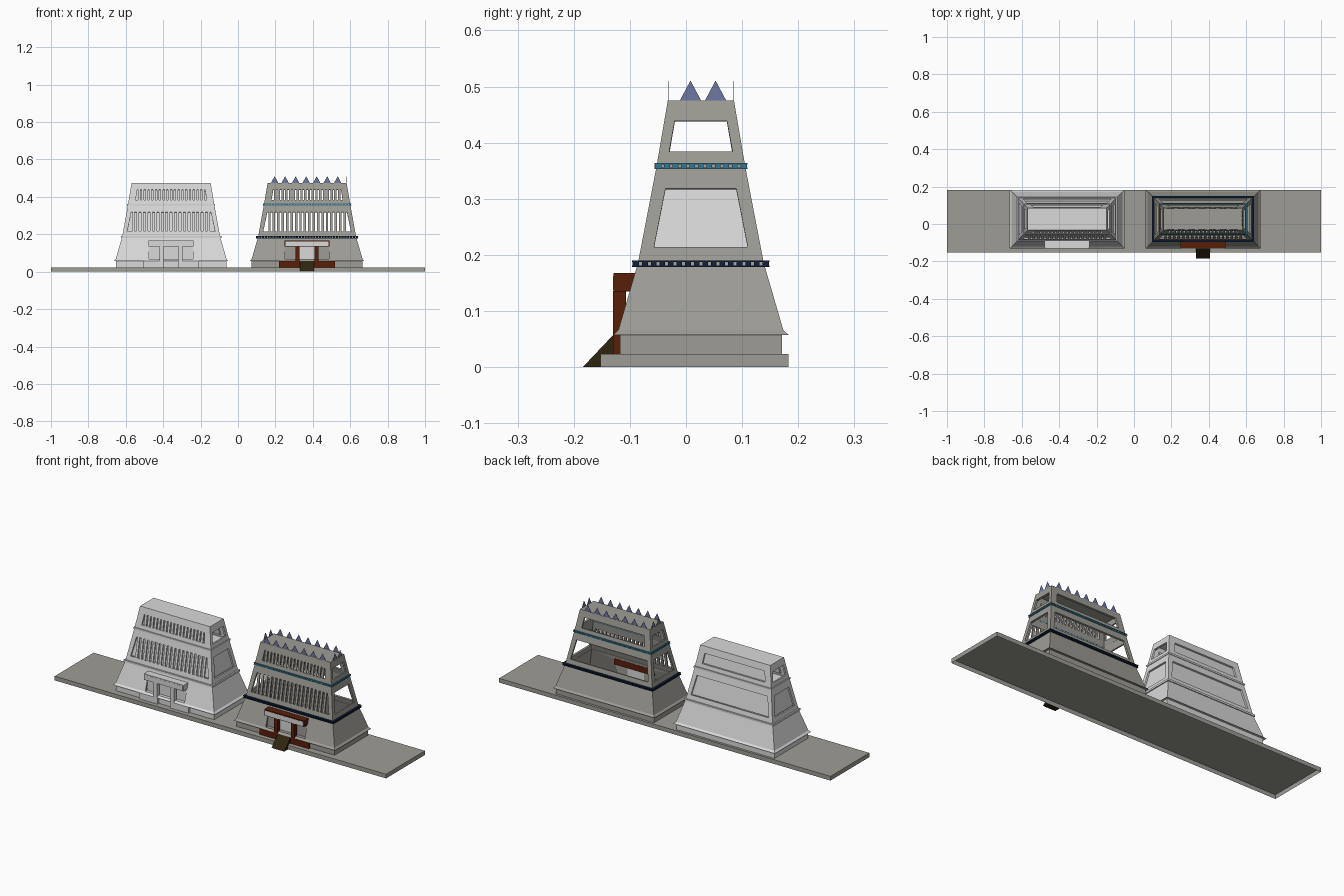
import bpy, bmesh
from mathutils import Vector

cube = bpy.data.objects.get("Cube")
if cube:
    bpy.data.objects.remove(cube, do_unlink=True)


def material(name, r, g, b):
    m = bpy.data.materials.new(name)
    m.use_nodes = True
    m.diffuse_color = (r, g, b, 1)
    bsdf = next(n for n in m.node_tree.nodes if n.type == 'BSDF_PRINCIPLED')
    bsdf.inputs["Base Color"].default_value = (r, g, b, 1)
    bsdf.inputs["Roughness"].default_value = 0.8
    return m


STONE = material("warm grey stone", 0.345, 0.335, 0.302)
PALE = material("pale grey plaster", 0.70, 0.70, 0.70)
RED = material("dark red wood", 0.100, 0.013, 0.003)
BROWN = material("dark brown ramp", 0.028, 0.018, 0.005)
NAVY = material("navy trim", 0.005, 0.014, 0.042)
TEAL = material("teal trim", 0.035, 0.18, 0.28)
SPIKE = material("slate blue", 0.155, 0.185, 0.37)

CY = 0.0265     # shared depth centre of both buildings
BASE = 0.0235   # where the buildings sit on the slab


def finish(name, bm, mat, thickness=0):
    mesh = bpy.data.meshes.new(name)
    bm.to_mesh(mesh)
    bm.free()
    mesh.materials.append(mat)
    obj = bpy.data.objects.new(name, mesh)
    bpy.context.collection.objects.link(obj)
    if thickness:
        mod = obj.modifiers.new("thickness", 'SOLIDIFY')
        mod.thickness = thickness
        mod.offset = -1
    return obj


def frustum(bm, z0, c0, h0, z1, c1, h1, bottom=True):
    """Block between two rectangles given by centre and half size."""
    signs = ((-1, -1), (1, -1), (1, 1), (-1, 1))
    lo = [bm.verts.new((c0[0] + sx * h0[0], c0[1] + sy * h0[1], z0)) for sx, sy in signs]
    hi = [bm.verts.new((c1[0] + sx * h1[0], c1[1] + sy * h1[1], z1)) for sx, sy in signs]
    if bottom:
        bm.faces.new(lo[::-1])
    bm.faces.new(hi)
    for i in range(4):
        j = (i + 1) % 4
        bm.faces.new((lo[i], lo[j], hi[j], hi[i]))


def box(bm, x0, x1, y0, y1, z0, z1, bottom=True):
    c, h = ((x0 + x1) / 2, (y0 + y1) / 2), ((x1 - x0) / 2, (y1 - y0) / 2)
    frustum(bm, z0, c, h, z1, c, h, bottom)


def ring(bm, cx, hx, hy, w, z0, z1):
    for s in (-1, 1):
        y, x = CY + s * (hy - w / 2), cx + s * (hx - w / 2)
        box(bm, cx - hx, cx + hx, y - w / 2, y + w / 2, z0, z1)
        box(bm, x - w / 2, x + w / 2, CY - hy + w, CY + hy - w, z0, z1)


def tier(name, cx, mat, z0, h0, z1, h1, win, open_sides, panel_sides=()):
    """Sloping walls; win = (z low, half low, z high, half high). Sides: 0 front, 1 left, 2 back, 3 right."""
    bm = bmesh.new()

    def point(side, u, z, inset=0.0):
        t = (z - z0) / (z1 - z0)
        half = [a + (b - a) * t for a, b in zip(h0, h1)]
        d = half[1 - side % 2] - inset
        x, y = ((u, -d), (d, u), (-u, d), (-d, -u))[side]
        return Vector((cx + x, CY + y, z))

    def quad(pts):
        bm.faces.new([bm.verts.new(p) for p in pts])

    for side in range(4):
        a = side % 2
        outer = [point(side, -h0[a], z0), point(side, h0[a], z0),
                 point(side, h1[a], z1), point(side, -h1[a], z1)]
        if side not in open_sides and side not in panel_sides:
            quad(outer)
            continue
        zl, wl, zh, wh = win
        corners = ((-wl[a], zl), (wl[a], zl), (wh[a], zh), (-wh[a], zh))
        inner = [point(side, u, z) for u, z in corners]
        for i in range(4):
            j = (i + 1) % 4
            quad((outer[i], outer[j], inner[j], inner[i]))
        if side in panel_sides:
            quad([point(side, u, z, 0.009) for u, z in corners])
    bmesh.ops.remove_doubles(bm, verts=bm.verts, dist=1e-5)
    finish(name, bm, mat, 0.01)


def bars(name, cx, mat, count, half, zl, yl, zh, yh):
    """Row of upright bars that lean back with the wall."""
    bm = bmesh.new()
    for i in range(count):
        x = cx + half * (-1 + 2 * (i + 0.5) / count)
        frustum(bm, zl, (x, CY - yl), (0.0065, 0.004),
                zh, (x, CY - yh), (0.0065, 0.004))
    finish(name, bm, mat)


def studded_band(name, cx, mat, hx, hy, z0, z1):
    """Two thin rails with spaced blocks between them."""
    bm = bmesh.new()
    for za, zb in ((z0, z0 + 0.003), (z1 - 0.003, z1)):
        ring(bm, cx, hx, hy, 0.011, za, zb)
    for s in (-1, 1):
        for half, along_x in ((hx, True), (hy, False)):
            n = round(2 * half / 0.015)
            for i in range(n):
                u = -half + 2 * half * (i + 0.5) / n
                x, y = (cx + u, CY + s * (hy - 0.006)) if along_x else (cx + s * (hx - 0.006), CY + u)
                box(bm, x - 0.005, x + 0.005, y - 0.005, y + 0.005, z0 + 0.003, z1 - 0.003)
    finish(name, bm, mat)


def building(tag, cx, mat, trim, closed):
    # Plinth and flared skirt
    bm = bmesh.new()
    c = (cx, CY)
    frustum(bm, BASE, c, (0.296, 0.1445), 0.057, c, (0.296, 0.1445))
    frustum(bm, 0.057, c, (0.307, 0.1565), 0.066, c, (0.297, 0.147))
    finish(tag + "_plinth", bm, mat)

    # Three sloping storeys
    tier(tag + "_lower_walls", cx, mat, 0.066, (0.297, 0.147), 0.186, (0.262, 0.112),
         (0.067, (0.118, 0.1), 0.165, (0.118, 0.1)), (0,))
    tier(tag + "_middle_walls", cx, mat, 0.186, (0.262, 0.112), 0.358, (0.231, 0.079),
         (0.214, (0.235, 0.0835), 0.318, (0.213, 0.063)),
         () if closed else (0, 1, 2, 3), (0, 1, 2, 3) if closed else ())
    tier(tag + "_upper_walls", cx, mat, 0.358, (0.231, 0.079), 0.475, (0.211, 0.059),
         (0.384, (0.190, 0.0565), 0.439, (0.181, 0.0465)),
         (1, 3) if closed else (0, 1, 2, 3), (0, 2) if closed else ())
    bars(tag + "_middle_bars", cx, mat, 18, 0.213, 0.212, 0.102, 0.320, 0.082)
    bars(tag + "_upper_bars", cx, mat, 18, 0.181, 0.382, 0.070, 0.441, 0.060)

    # Roof slab, plus an inner deck in the closed building
    bm = bmesh.new()
    frustum(bm, 0.465, c, (0.2105, 0.0585), 0.475, c, (0.2105, 0.0585))
    if closed:
        frustum(bm, 0.358, c, (0.224, 0.072), 0.364, c, (0.224, 0.072))
    finish(tag + "_roof", bm, mat)

    # Portal: steps, posts and lintel
    bm = bmesh.new()
    for s in (-1, 1):
        for a, b, y1, z1 in ((0.037, 0.149, -0.114, 0.057), (0.040, 0.062, -0.107, 0.136)):
            xs = sorted((cx + s * a, cx + s * b))
            box(bm, xs[0], xs[1], -0.130, y1, BASE, z1)
    box(bm, cx - 0.12, cx + 0.12, -0.1295, -0.080, 0.135, 0.168)
    finish(tag + "_portal_frame", bm, trim)

    # Pale lintel plate and door, with wall-coloured panels beside the door
    bm = bmesh.new()
    box(bm, cx - 0.115, cx + 0.115, -0.1302, -0.129, 0.137, 0.162)
    box(bm, cx - 0.05, cx + 0.05, -0.100, -0.094, 0.057, 0.136)
    finish(tag + "_door", bm, PALE)
    bm = bmesh.new()
    for s in (-1, 1):
        x = cx + s * 0.085
        box(bm, x - 0.035, x + 0.035, -0.100, -0.094, 0.057, 0.136)
    finish(tag + "_door_side_panels", bm, mat)


# Ground slab: a shallow tray, open underneath
bm = bmesh.new()
box(bm, -1, 1, -0.152, 0.183, 0, 0.023, bottom=False)
finish("ground_slab", bm, STONE)

RX, LX = 0.3695, -0.3575
building("stone_building", RX, STONE, RED, False)
building("pale_building", LX, PALE, PALE, True)

# Trim between storeys
studded_band("lower_navy_band", RX, NAVY, 0.273, 0.1225, 0.178, 0.190)
studded_band("upper_teal_band", RX, TEAL, 0.236, 0.083, 0.353, 0.364)
bm = bmesh.new()
ring(bm, LX, 0.269, 0.1185, 0.011, 0.180, 0.190)
ring(bm, LX, 0.235, 0.0825, 0.011, 0.354, 0.363)
finish("pale_ledges", bm, PALE)

# Entrance ramp: wedge extruded across x
bm = bmesh.new()
profile = ((-0.184, 0.0), (-0.1525, 0.0), (-0.1525, 0.0235), (-0.118, 0.0235), (-0.118, 0.057), (-0.130, 0.057))
ends = [[bm.verts.new((x, y, z)) for y, z in profile] for x in (RX - 0.038, RX + 0.038)]
bm.faces.new(ends[0][::-1])
bm.faces.new(ends[1])
for i in range(6):
    j = (i + 1) % 6
    bm.faces.new((ends[0][i], ends[0][j], ends[1][j], ends[1][i]))
bmesh.ops.recalc_face_normals(bm, faces=bm.faces)
finish("entrance_ramp", bm, BROWN)

# Roof spikes: thin triangular plates along all four roof edges
bm = bmesh.new()
spots = [(RX - 0.005 + (i - 3) * 0.0562, CY + s * 0.0575, 0.0195, 0.0003)
         for i in range(7) for s in (-1, 1)]
spots += [(RX + s * 0.2095, y, 0.0003, 0.0195) for y in (0.008, 0.0527) for s in (-1, 1)]
for x, y, hx, hy in spots:
    frustum(bm, 0.474, (x, y), (hx, hy), 0.510, (x, y), (0.0003, 0.0003))
finish("roof_spikes", bm, SPIKE)
